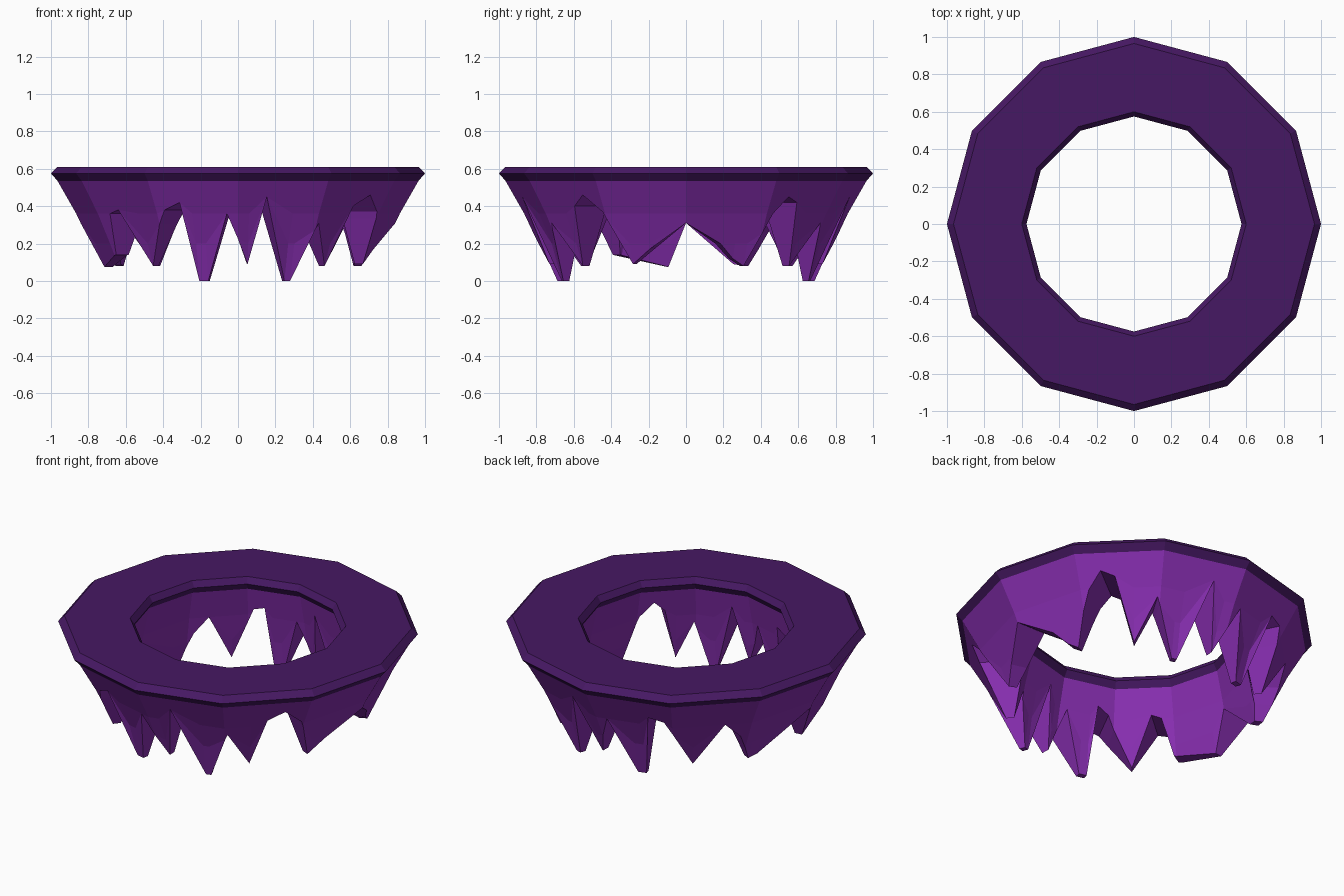
import bpy, bmesh
from math import sin, cos, radians, pi

if "Cube" in bpy.data.objects:
    bpy.data.objects.remove(bpy.data.objects["Cube"])

RIM_Z = 0.535
SIDES = 12


def material(name, color):
    m = bpy.data.materials.new(name)
    m.diffuse_color = color
    m.use_nodes = True
    m.node_tree.nodes["Principled BSDF"].inputs["Base Color"].default_value = m.diffuse_color
    return m


def finish(name, bm, mat):
    bmesh.ops.remove_doubles(bm, verts=bm.verts, dist=0.0005)
    bmesh.ops.dissolve_degenerate(bm, edges=bm.edges, dist=0.0005)
    bmesh.ops.recalc_face_normals(bm, faces=bm.faces)
    me = bpy.data.meshes.new(name)
    bm.to_mesh(me)
    bm.free()
    me.materials.append(mat)
    ob = bpy.data.objects.new(name, me)
    bpy.context.collection.objects.link(ob)
    return ob


def loft(bm, columns):
    # Join closed cross-sections all the way around
    rings = [[bm.verts.new(p) for p in col] for col in columns]
    n = len(rings[0])
    for i, a in enumerate(rings):
        b = rings[(i + 1) % len(rings)]
        for k in range(n):
            bm.faces.new((a[k], b[k], b[(k + 1) % n], a[(k + 1) % n]))


def lerp(table, x):
    x = max(x, table[0][0])
    for (x0, y0), (x1, y1) in zip(table, table[1:]):
        if x <= x1:
            return y0 + (y1 - y0) * (x - x0) / (x1 - x0)
    return table[-1][1]


def point(deg, r, z):
    # Radius follows the flat sides of the twelve-sided plan
    local = deg % 30 - 15
    r *= cos(pi / SIDES) / cos(radians(local))
    return (r * cos(radians(deg)), r * sin(radians(deg)), z)


# Bevelled twelve-sided ring
rim_profile = [(0.965, RIM_Z), (1.0, 0.575), (0.965, 0.61),
               (0.60, 0.61), (0.575, 0.575), (0.60, RIM_Z)]
bm = bmesh.new()
loft(bm, [[point(i * 30, r, z) for r, z in rim_profile] for i in range(SIDES)])
finish("ring", bm, material("dark_purple", (0.062, 0.009, 0.125, 1)))

# Jagged lower edge: (angle, height) at each notch and tip
edge = [(0, 0.31), (14, 0.20), (20, 0.12), (25, 0.08), (33, 0.36), (38, 0.45), (43, 0.42),
        (50, 0.08), (59, 0.31), (67, 0), (69.5, 0), (80, 0.45), (86, 0.09),
        (94, 0.36), (103, 0), (107, 0), (111, 0.42), (117, 0.40), (128, 0.08),
        (140, 0.36), (147, 0.26), (153, 0.08), (158, 0.09), (180, 0.31),
        (188, 0.075), (211, 0.14), (216, 0.36), (221, 0.38), (231, 0.08),
        (243, 0.38), (249, 0.42), (253, 0), (257, 0), (266, 0.36), (274, 0.09),
        (280, 0.45), (290.5, 0), (293, 0), (301, 0.31), (310, 0.08),
        (316, 0.40), (322, 0.46), (329, 0.37), (337, 0.09),
        (345, 0.17), (360, 0.31)]
outer = [(0, 0.73), (0.1, 0.745), (0.2, 0.79), (0.36, 0.865), (RIM_Z, 0.965)]
inner = [(0, 0.695), (0.1, 0.695), (0.2, 0.67), (0.36, 0.64), (RIM_Z, 0.60)]

# Spikes taper between the outer and inner walls
angles = sorted({a % 360 for a, _ in edge} | {i * 30 for i in range(SIDES)})
bm = bmesh.new()
columns = []
for a in angles:
    low = lerp(edge, a)
    levels = [max(z, low) for z in (RIM_Z, 0.36, 0.2, low)]
    columns.append([point(a, lerp(outer, z), z) for z in levels] +
                   [point(a, lerp(inner, z), z) for z in reversed(levels)])
loft(bm, columns)
finish("hanging_spikes", bm, material("bright_purple", (0.24, 0.027, 0.43, 1)))
